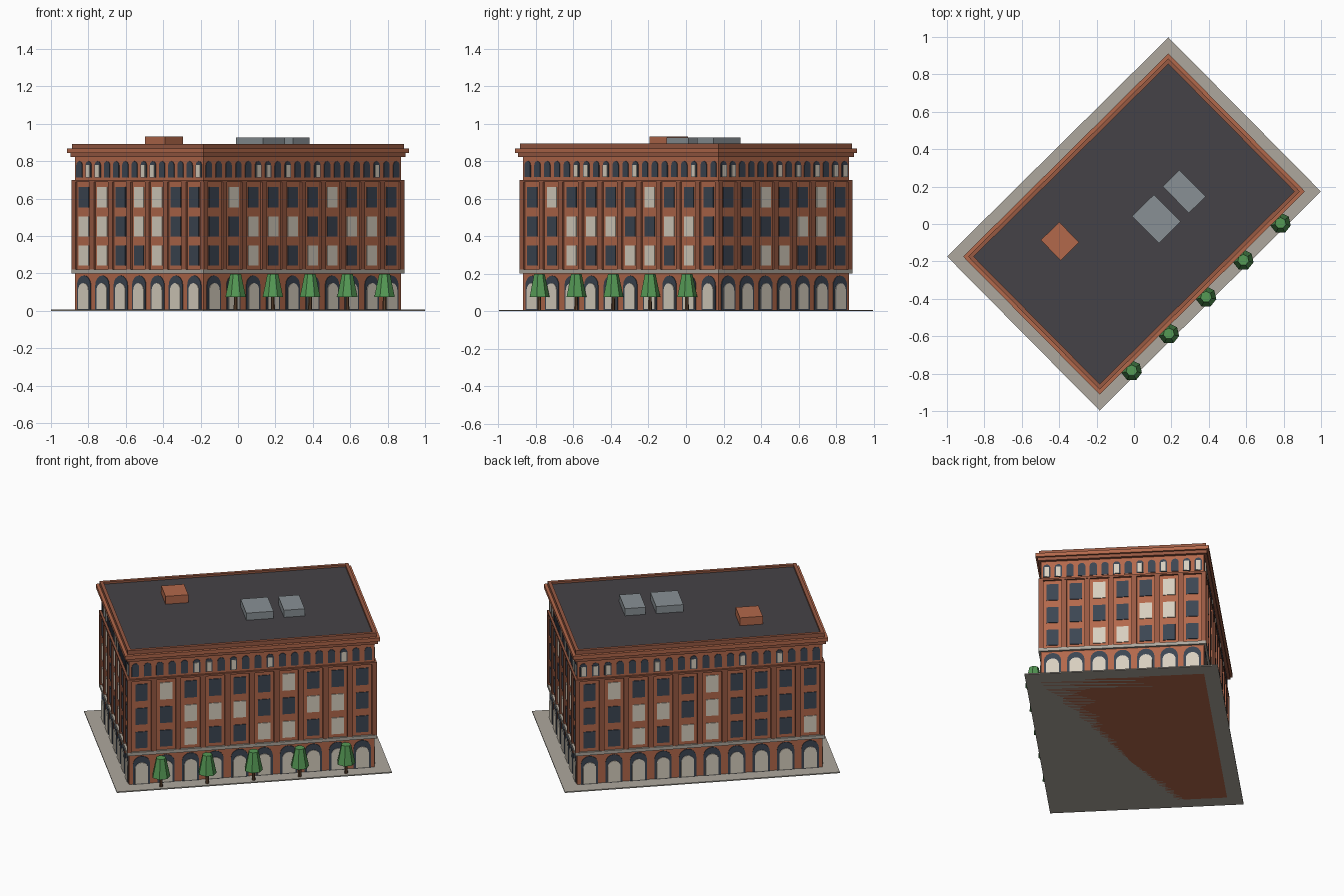
import bpy, bmesh, math, random
from mathutils import Matrix, Vector

if "Cube" in bpy.data.objects:
    bpy.data.objects.remove(bpy.data.objects["Cube"])

random.seed(4)
ROT = Matrix.Rotation(math.radians(44.7), 4, 'Z')
A, B = 0.742, 0.489            # half length / half width of the walls


def mat(name, r, g, b):
    m = bpy.data.materials.new(name)
    m.diffuse_color = (r, g, b, 1)
    m.use_nodes = True
    m.node_tree.nodes["Principled BSDF"].inputs["Base Color"].default_value = m.diffuse_color
    return m


BRICK = mat("brick", 0.45, 0.14, 0.07)
TRIM = mat("dark_brick", 0.31, 0.10, 0.055)
STONE = mat("stone", 0.42, 0.39, 0.34)
ROOF = mat("roofing", 0.06, 0.055, 0.063)
GLASS = mat("dark_glass", 0.045, 0.06, 0.085)
LIT = mat("lit_glass", 0.68, 0.62, 0.52)
METAL = mat("metal", 0.25, 0.28, 0.30)
LEAF = mat("leaf", 0.09, 0.32, 0.09)
BARK = mat("bark", 0.12, 0.06, 0.03)


def finish(bm, name, material):
    bmesh.ops.recalc_face_normals(bm, faces=bm.faces)
    me = bpy.data.meshes.new(name)
    bm.to_mesh(me)
    bm.free()
    me.materials.append(material)
    ob = bpy.data.objects.new(name, me)
    bpy.context.collection.objects.link(ob)
    return ob


def add_box(bm, M, x0, x1, y0, y1, z0, z1):
    S = Matrix.Diagonal((x1 - x0, y1 - y0, z1 - z0, 1))
    T = Matrix.Translation(((x0 + x1) / 2, (y0 + y1) / 2, (z0 + z1) / 2))
    bmesh.ops.create_cube(bm, size=1, matrix=M @ T @ S)


def add_arch(bm, M, x, r, z0, zc, out):
    # round-headed panel standing proud of the wall
    pts = [(x - r, z0), (x + r, z0)]
    pts += [(x + r * math.cos(math.pi * i / 8), zc + r * math.sin(math.pi * i / 8)) for i in range(9)]
    f = bm.faces.new([bm.verts.new(M @ Vector((px, 0.004, pz))) for px, pz in pts])
    g = bmesh.ops.extrude_face_region(bm, geom=[f])
    d = (M.to_3x3() @ Vector((0, -1, 0))) * (out + 0.004)
    bmesh.ops.translate(bm, vec=d, verts=[v for v in g["geom"] if isinstance(v, bmesh.types.BMVert)])


def tier(name, d, z0, z1, material):
    bm = bmesh.new()
    add_box(bm, ROT, -A - d, A + d, -B - d, B + d, z0, z1)
    return finish(bm, name, material)


# stacked storeys, belts and cornice
tier("pavement", 0.0905, 0, 0.007, STONE)
tier("walls", 0, 0, 0.83, BRICK)
tier("stone_belt", 0.014, 0.2, 0.221, STONE)
tier("upper_belt", 0.013, 0.688, 0.7, TRIM)
tier("lower_cornice", 0.018, 0.822, 0.843, TRIM)
tier("main_cornice", 0.030, 0.843, 0.867, BRICK)
tier("roof_deck", -0.005, 0.867, 0.88, ROOF)

# parapet ring
bm = bmesh.new()
for s in (-1, 1):
    o, i = 0.011, -0.010
    y = sorted((s * (B + i), s * (B + o)))
    x = sorted((s * (A + i), s * (A + o)))
    add_box(bm, ROT, -A - o, A + o, *y, 0.865, 0.893)
    add_box(bm, ROT, *x, -B - i, B + i, 0.865, 0.893)
finish(bm, "parapet", TRIM)

# facades: bay count, lit windows per floor (bottom up), lit attic windows
SIDES = [
    ("front_right", 10, A, B, [{2, 5, 6, 8}, {2, 3, 4, 7, 8}, {1, 6}], {5, 6, 8, 11, 17}),
    ("back_right", 7, B, A, [{2, 3}, {4, 5}, {2, 5}], {0, 1, 6, 8, 10, 12, 13}),
    ("back_left", 10, A, B, [{2, 4, 5, 9}, {2, 3, 5}, {1, 5}], {0, 1, 2, 6, 9, 13, 16}),
    ("front_left", 7, B, A, [{0, 1, 4}, {0, 1, 3, 4}, {1, 3, 4}], {1, 2, 7, 8, 13}),
]
FLOORS = [(0.243, 0.35), (0.398, 0.505), (0.553, 0.663)]
for k, (side, n, half, depth, lit, attic) in enumerate(SIDES):
    M = ROT @ Matrix.Rotation(k * math.pi / 2, 4, 'Z') @ Matrix.Translation((0, -depth, 0))
    pitch = 2 * half / n
    dark, light, pil, arcade = (bmesh.new() for _ in range(4))
    for b in range(n):
        x = -half + (b + 0.5) * pitch
        # ground floor arches
        add_arch(dark, M, x, 0.052, 0.007, 0.137, 0.004)
        add_arch(arcade, M, x, 0.039, 0.01, 0.11, 0.008)
        # three floors of windows
        for f, (z0, z1) in enumerate(FLOORS):
            bm = light if b in lit[f] else dark
            add_box(bm, M, x - 0.037, x + 0.037, -0.005, 0.004, z0, z1)
        # paired attic windows
        for j in (0, 1):
            xa = x + (j - 0.5) * pitch / 2
            add_arch(dark, M, xa, 0.022, 0.714, 0.778, 0.004)
            if 2 * b + j in attic:
                add_box(light, M, xa - 0.014, xa + 0.014, -0.008, 0.004, 0.716, 0.78)
    # pilasters between the bays
    for b in range(n + 1):
        x = -half + b * pitch
        w0 = 0.013 if b == 0 else 0.016
        w1 = 0.013 if b == n else 0.016
        add_box(pil, M, x - w0, x + w1, -0.012, 0.004, 0.221, 0.69)
    finish(dark, side + "_dark_windows", GLASS)
    finish(light, side + "_lit_windows", LIT)
    finish(arcade, side + "_shop_windows", LIT)
    finish(pil, side + "_pilasters", TRIM)

# rooftop hut and machinery
for name, cx, cy, lu, lv, top, m in [
        ("stair_hut", -0.396, -0.092, 0.138, 0.152, 0.932, BRICK),
        ("vent_unit_large", 0.12, 0.027, 0.165, 0.204, 0.927, METAL),
        ("vent_unit_small", 0.268, 0.174, 0.126, 0.2, 0.927, METAL)]:
    bm = bmesh.new()
    add_box(bm, Matrix.Translation((cx, cy, 0)) @ ROT, -lu / 2, lu / 2, -lv / 2, lv / 2, 0.87, top)
    finish(bm, name, m)

# street trees
for i in range(5):
    base = ROT @ Vector(((i - 2) * 0.28, -0.548, 0))
    for name, r1, r2, z0, z1, m in [("tree_trunk", 0.011, 0.009, 0.005, 0.09, BARK),
                                    ("tree_crown", 0.056, 0.03, 0.075, 0.197, LEAF)]:
        bm = bmesh.new()
        bmesh.ops.create_cone(bm, cap_ends=True, segments=7, radius1=r1, radius2=r2, depth=z1 - z0,
                              matrix=Matrix.Translation(base + Vector((0, 0, (z0 + z1) / 2))))
        finish(bm, f"{name}_{i + 1}", m)
